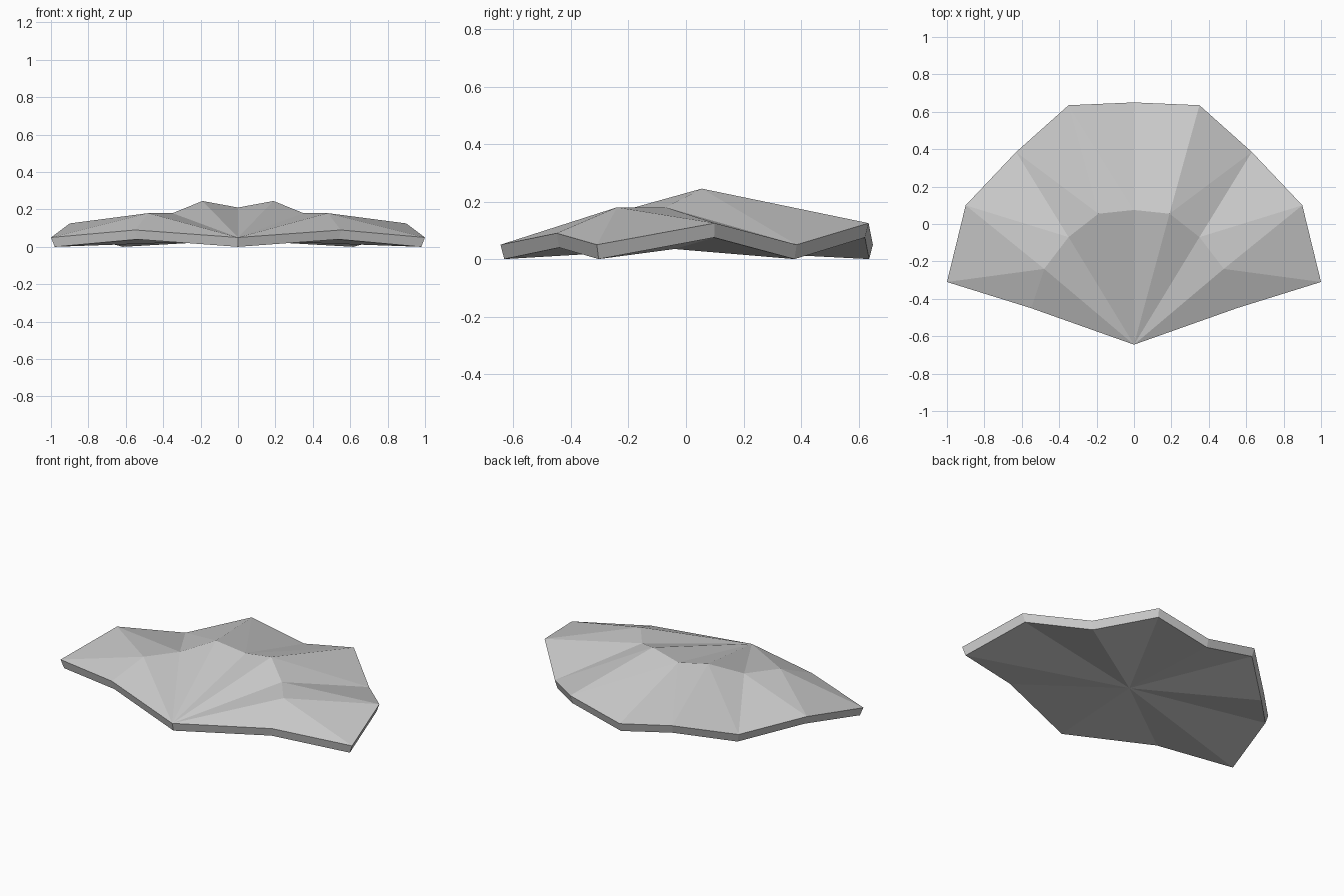
import bpy
import bmesh
from mathutils import Vector

cube = bpy.data.objects.get("Cube")
if cube:
    bpy.data.objects.remove(cube, do_unlink=True)

THICKNESS = 0.05
TAPER = 0.98

# Half outlines, from the middle of the back round to the front point
rim = [Vector(p) for p in (
    (0, 0.65, 0.05), (0.35, 0.635, 0.125), (0.63, 0.385, 0.05),
    (0.9, 0.1, 0.125), (1, -0.31, 0.05), (0.55, -0.45, 0.09),
    (0, -0.645, 0.05))]
crest = [Vector(p) for p in (
    (0, 0.075, 0.21), (0.19, 0.055, 0.245), (0.35, -0.07, 0.18),
    (0.48, -0.24, 0.18), (0.55, -0.45, 0.09))]
tip = rim[-1]
under_centre = Vector((0, -0.04, 0.035))


def underside(p):
    """Lower copy of a rim point, drawn slightly inwards."""
    return Vector((p.x * TAPER, p.y * TAPER, p.z - THICKNESS))


def half_faces():
    faces = []
    # Ribbed outer slope: triangles between crest and rim
    for i in range(4):
        faces.append((crest[i], crest[i + 1], rim[i + 1]))
        faces.append((crest[i], rim[i + 1], rim[i]))
    faces.append((crest[4], rim[4], crest[3]))
    faces.remove((crest[3], crest[4], rim[4]))
    # Front fan from the tip up to the crest
    for a, b in zip(crest, crest[1:]):
        faces.append((tip, a, b))
    # Thin edge wall and the fanned underside
    for a, b in zip(rim, rim[1:]):
        faces.append((a, b, underside(b), underside(a)))
        faces.append((underside(a), underside(b), under_centre))
    return faces


# Both halves, welded along the middle
bm = bmesh.new()
for side in (1, -1):
    for face in half_faces():
        bm.faces.new([bm.verts.new((p.x * side, p.y, p.z)) for p in face])
bmesh.ops.remove_doubles(bm, verts=bm.verts[:], dist=0.0005)
bmesh.ops.recalc_face_normals(bm, faces=bm.faces[:])

mesh = bpy.data.meshes.new("shell")
bm.to_mesh(mesh)
bm.free()

# Plain grey material
grey = bpy.data.materials.new("light_grey")
grey.use_nodes = True
colour = (0.6, 0.6, 0.6, 1)
grey.diffuse_color = colour
grey.node_tree.nodes["Principled BSDF"].inputs["Base Color"].default_value = colour
mesh.materials.append(grey)

shell = bpy.data.objects.new("shell", mesh)
bpy.context.collection.objects.link(shell)
